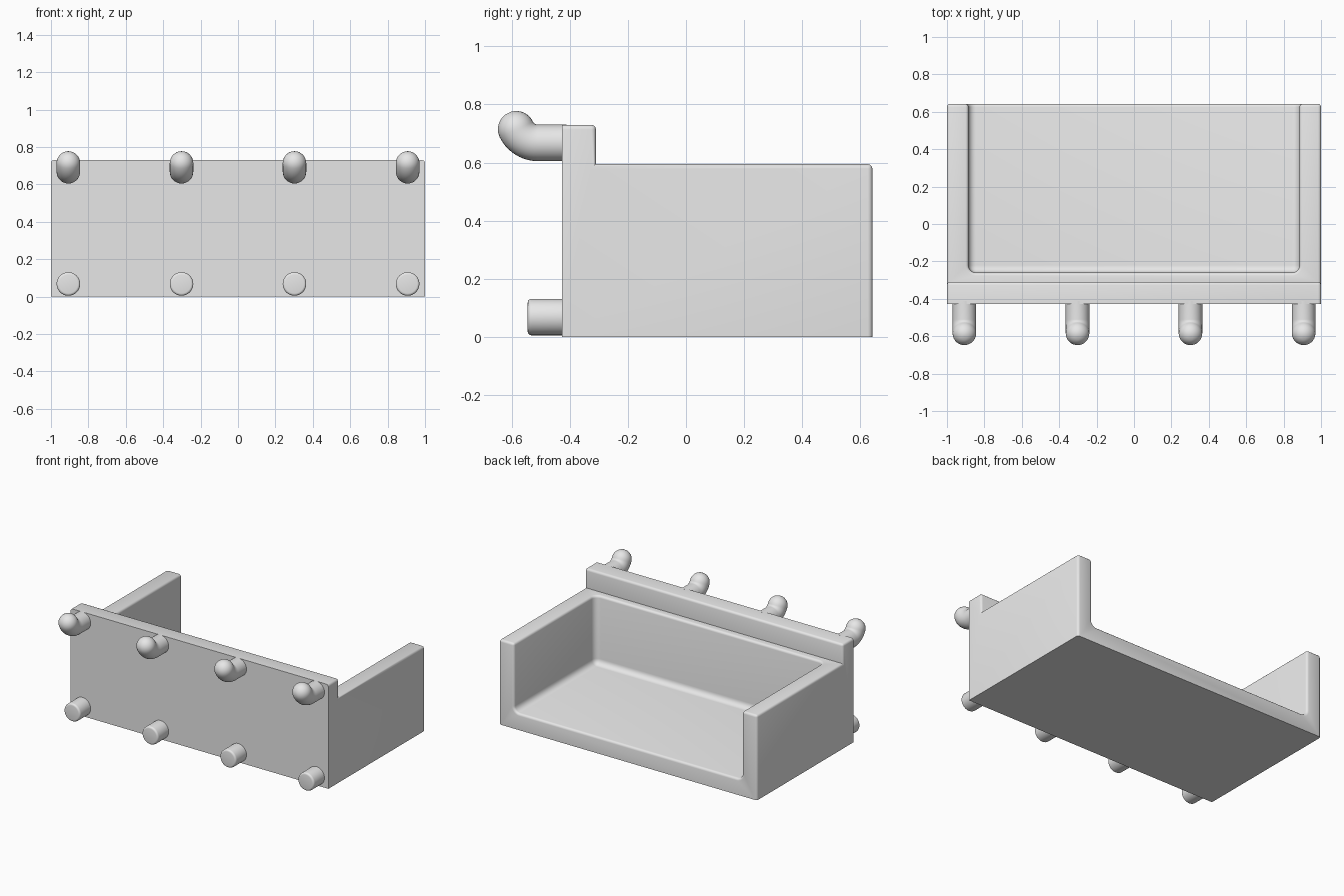
import bpy, bmesh, math
from mathutils import Matrix, Vector

cube = bpy.data.objects.get("Cube")
if cube:
    bpy.data.objects.remove(cube, do_unlink=True)

grey = bpy.data.materials.new("light_grey")
grey.use_nodes = True
colour = (0.8, 0.8, 0.8, 1)
grey.diffuse_color = colour
grey.node_tree.nodes["Principled BSDF"].inputs["Base Color"].default_value = colour


def make(name, bm):
    """Turn a bmesh into a grey object in the scene."""
    bmesh.ops.recalc_face_normals(bm, faces=bm.faces)
    mesh = bpy.data.meshes.new(name)
    bm.to_mesh(mesh)
    bm.free()
    mesh.materials.append(grey)
    ob = bpy.data.objects.new(name, mesh)
    bpy.context.collection.objects.link(ob)
    return ob


def smooth(ob):
    bpy.ops.object.select_all(action='DESELECT')
    ob.select_set(True)
    bpy.context.view_layer.objects.active = ob
    bpy.ops.object.shade_smooth_by_angle(angle=math.radians(35))


def prism(name, profile, half):
    """Extrude a y-z profile across x from -half to half."""
    bm = bmesh.new()
    face = bm.faces.new([bm.verts.new((-half, y, z)) for y, z in profile])
    out = bmesh.ops.extrude_face_region(bm, geom=[face])
    verts = [g for g in out["geom"] if isinstance(g, bmesh.types.BMVert)]
    bmesh.ops.translate(bm, verts=verts, vec=(2 * half, 0, 0))
    return make(name, bm)


FRONT, STEP, BACK = -0.427, -0.31, 0.642
PANEL_TOP, WALL_TOP, FLOOR = 0.73, 0.595, 0.115

# Bin: stepped block with an open-backed tray cut out
bin_body = prism("bin_body", [(FRONT, 0), (BACK, 0), (BACK, WALL_TOP), (STEP, WALL_TOP),
                              (STEP, PANEL_TOP), (FRONT, PANEL_TOP)], 1.0)
cutter = prism("tray_cutter", [(-0.26, FLOOR), (0.9, FLOOR), (0.9, 0.9), (-0.26, 0.9)], 0.885)
cut = bin_body.modifiers.new("tray", 'BOOLEAN')
cut.object, cut.operation, cut.solver = cutter, 'DIFFERENCE', 'EXACT'

bm = bmesh.new()
bm.from_object(bin_body, bpy.context.evaluated_depsgraph_get())
bin_body.modifiers.clear()
bpy.data.objects.remove(cutter, do_unlink=True)
bmesh.ops.dissolve_limit(bm, angle_limit=0.01, verts=bm.verts, edges=bm.edges)
bmesh.ops.recalc_face_normals(bm, faces=bm.faces)


def round_edges(edges, radius, segments):
    bmesh.ops.bevel(bm, geom=edges, offset=radius, segments=segments, profile=0.5,
                    affect='EDGES', clamp_overlap=False)
    bm.normal_update()


def lies_on(edge, axis, value):
    return all(abs(v.co[axis] - value) < 0.001 for v in edge.verts)


# Fillets inside the tray, then small rounds on the exposed rims
bm.normal_update()
round_edges([e for e in bm.edges if e.calc_face_angle_signed(0) < -0.8
             and not lies_on(e, 1, STEP)], 0.04, 6)
round_edges([e for e in bm.edges if e.calc_face_angle_signed(0) > 0.8
             and not lies_on(e, 2, 0) and not lies_on(e, 1, FRONT)], 0.016, 3)
bm.to_mesh(bin_body.data)
bm.free()
smooth(bin_body)

# Pegs: straight ones below, hooks curving up to a ball end above
RADIUS, SIDES = 0.063, 32


def tube(name, path, round_end):
    """Sweep a circle along (y, z, tilt) stations, closing both ends."""
    bm = bmesh.new()
    rings = []
    for y, z, tilt, r in path:
        up = Vector((0, math.sin(tilt), math.cos(tilt)))
        ring = []
        for i in range(SIDES):
            a = math.tau * i / SIDES
            ring.append(bm.verts.new(Vector((0, y, z)) + up * r * math.cos(a)
                                     + Vector((r * math.sin(a), 0, 0))))
        rings.append(ring)
    for a, b in zip(rings, rings[1:]):
        for i in range(SIDES):
            j = (i + 1) % SIDES
            bm.faces.new((a[i], a[j], b[j], b[i]))
    bm.faces.new(rings[0])
    bm.faces.new(rings[-1])
    return make(name, bm)


ROOT = FRONT + 0.015
LOW_Z, HOOK_Z, END = 0.068, 0.668, -0.545
low_path = [(ROOT, LOW_Z, 0, RADIUS)]
for i in range(5):
    a = math.pi / 2 * i / 4
    low_path.append((END + 0.013 * (1 - math.sin(a)), LOW_Z, 0,
                     RADIUS - 0.013 * (1 - math.cos(a))))

BEND, SWEEP = 0.083, math.radians(64)
hook_path = [(ROOT, HOOK_Z, 0, RADIUS)]
for i in range(11):
    a = SWEEP * i / 10
    hook_path.append((-0.51 - BEND * math.sin(a), HOOK_Z + BEND * (1 - math.cos(a)), a, RADIUS))
end_y, end_z = hook_path[-1][:2]
for i in range(1, 10):
    a = math.pi / 2 * i / 10
    reach = RADIUS * math.sin(a)
    hook_path.append((end_y - reach * math.cos(SWEEP), end_z + reach * math.sin(SWEEP),
                      SWEEP, RADIUS * math.cos(a)))

for n, x in enumerate((-0.907, -0.302, 0.302, 0.907), 1):
    for name, path in (("lower_peg", low_path), ("upper_hook", hook_path)):
        ob = tube(f"{name}_{n}", path, name == "upper_hook")
        ob.location.x = x
        smooth(ob)
